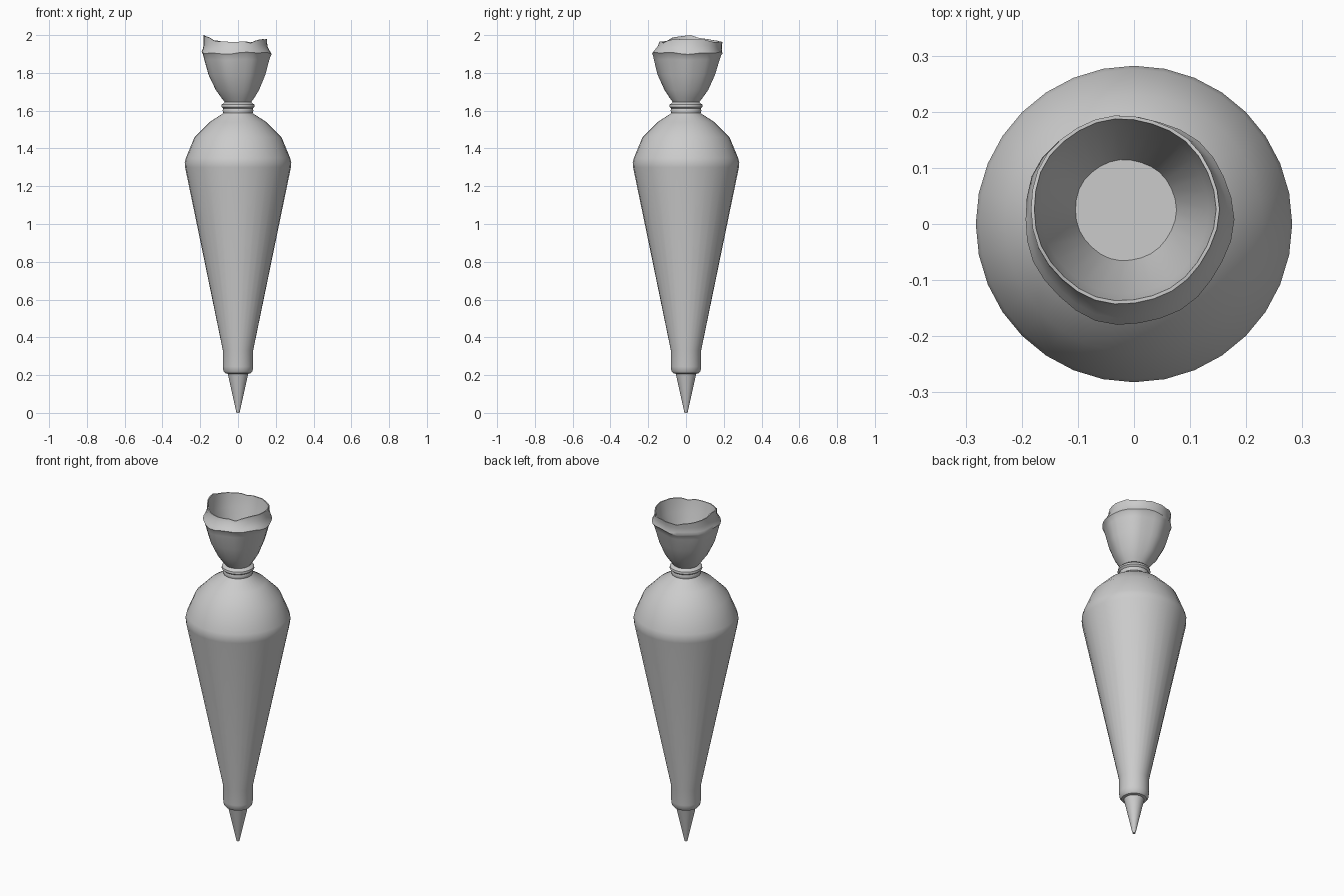
import bpy, bmesh, math, random

if "Cube" in bpy.data.objects:
    bpy.data.objects.remove(bpy.data.objects["Cube"])

random.seed(4)


def finish(name, bm, angle=40):
    bmesh.ops.recalc_face_normals(bm, faces=bm.faces[:])
    me = bpy.data.meshes.new(name)
    bm.to_mesh(me)
    bm.free()
    ob = bpy.data.objects.new(name, me)
    bpy.context.collection.objects.link(ob)
    bpy.ops.object.select_all(action='DESELECT')
    ob.select_set(True)
    bpy.context.view_layer.objects.active = ob
    bpy.ops.object.shade_smooth_by_angle(angle=math.radians(angle))
    return ob


def skin(name, rings, angle=40):
    """Bridge successive rings of points and cap both ends."""
    bm = bmesh.new()
    loops = [[bm.verts.new(p) for p in ring] for ring in rings]
    n = len(loops[0])
    for a, b in zip(loops, loops[1:]):
        for i in range(n):
            j = (i + 1) % n
            bm.faces.new((a[i], a[j], b[j], b[i]))
    bm.faces.new(loops[0])
    bm.faces.new(loops[-1])
    return finish(name, bm, angle)


def lathe(name, profile, n=32):
    return skin(name, [[(r * math.cos(math.tau * i / n), r * math.sin(math.tau * i / n), z)
                        for i in range(n)] for r, z in profile])


# metal tip
lathe("nozzle", [(0.008, 0), (0.056, 0.215)])

# filled bag
lathe("bag_body", [(0.055, 0.207), (0.068, 0.21), (0.077, 0.222), (0.08, 0.245), (0.08, 0.33),
                   (0.28, 1.30), (0.282, 1.325), (0.276, 1.35), (0.23, 1.46),
                   (0.15, 1.54), (0.075, 1.588), (0.06, 1.61)])

# tie around the neck
lathe("neck_tie", [(0.06, 1.583), (0.078, 1.588), (0.082, 1.602), (0.078, 1.611),
                   (0.088, 1.62), (0.086, 1.632), (0.07, 1.645), (0.05, 1.648)])

# gathered open top: centre x, centre y, radius, z, radial ripple, height ripple
N = 30
sections = [
    (0.0, 0.0, 0.062, 1.635, 0.0, 0.0),
    (-0.002, 0.001, 0.085, 1.665, 0.002, 0.0),
    (-0.006, 0.003, 0.115, 1.71, 0.004, 0.0),
    (-0.011, 0.004, 0.150, 1.79, 0.008, 0.0),
    (-0.012, 0.006, 0.172, 1.87, 0.007, 0.003),
    (-0.011, 0.007, 0.179, 1.895, 0.005, 0.007),
    (-0.010, 0.008, 0.186, 1.905, 0.004, 0.007),
    (-0.012, 0.012, 0.178, 1.92, 0.004, 0.005),
    (-0.015, 0.022, 0.169, 1.945, 0.003, 0.004),
    (-0.017, 0.026, 0.168, 1.970, 0.002, 1.0),
    (-0.017, 0.026, 0.162, 1.970, 0.002, 1.0),
    (-0.017, 0.026, 0.150, 1.90, 0.001, 0.0),
    (-0.015, 0.025, 0.090, 1.72, 0.001, 0.0),
]
jag = [random.uniform(-0.008, 0.007) for _ in range(N)]


def ripple(t):
    return 0.55 * math.sin(3 * t + 0.6) + 0.45 * math.sin(7 * t + 2)


rings = []
for cx, cy, r, z, rr, zr in sections:
    ring = []
    for i in range(N):
        t = math.tau * i / N
        rad = r + rr * ripple(t)
        if zr == 1.0:   # torn rim, highest on the left and right
            h = min(2.0, z + 0.004 + 0.014 * math.cos(2 * t) - 0.005 * math.cos(t) + jag[i])
            if i == N // 2:
                h = 2.0
        else:
            h = z + zr * ripple(t + 1.3)
        ring.append((cx + rad * math.cos(t), cy + rad * math.sin(t), h))
    rings.append(ring)
skin("bag_top", rings, 50)
